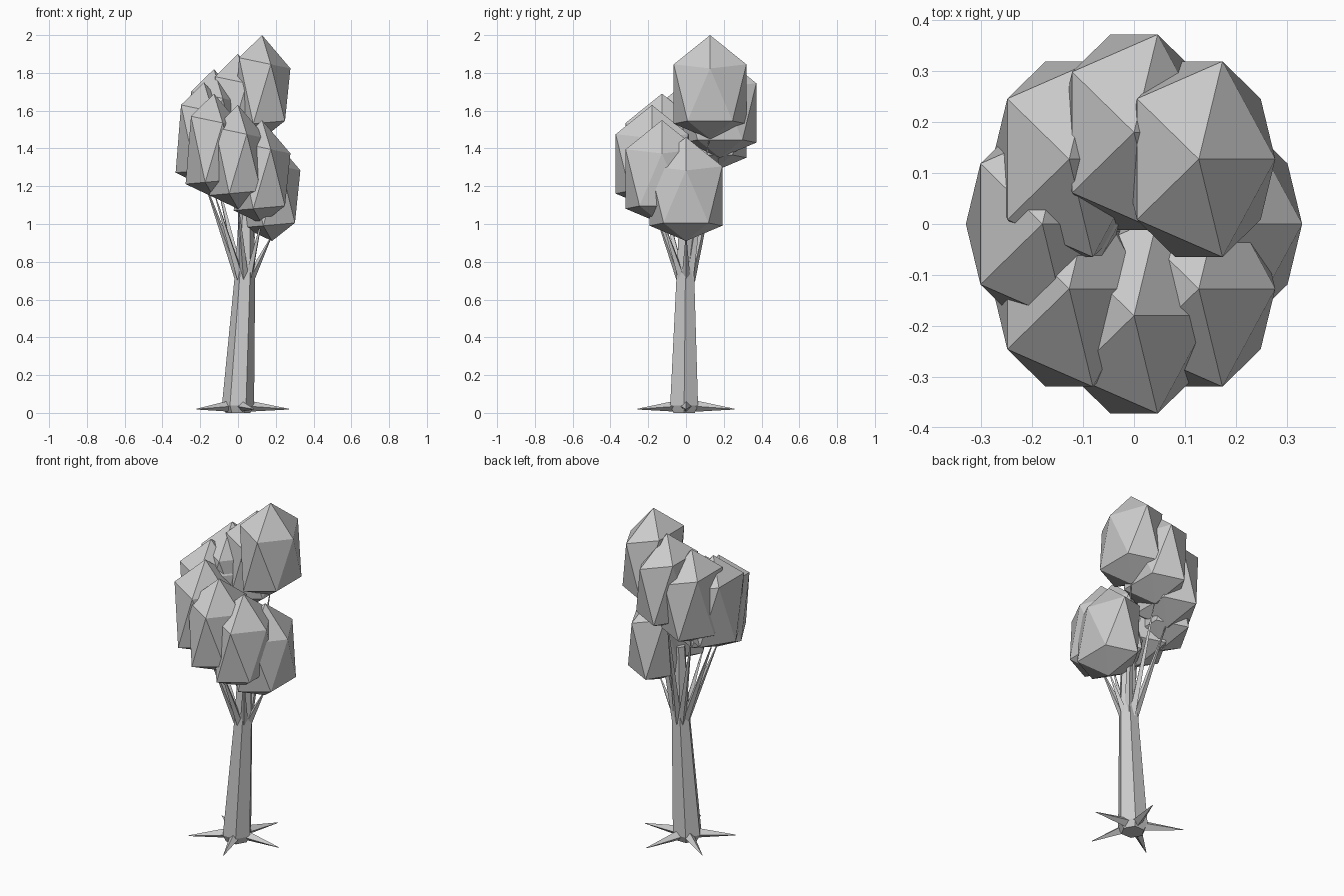
import bpy, bmesh
from math import cos, sin, tau
from mathutils import Vector

if "Cube" in bpy.data.objects:
    bpy.data.objects.remove(bpy.data.objects["Cube"])


def finish(name, bm):
    bmesh.ops.recalc_face_normals(bm, faces=bm.faces)
    me = bpy.data.meshes.new(name)
    bm.to_mesh(me)
    bm.free()
    ob = bpy.data.objects.new(name, me)
    bpy.context.collection.objects.link(ob)
    return ob


def spike(name, a, b, radius, sides=4):
    """Tapering spike from a to the point b."""
    a, b = Vector(a), Vector(b)
    bm = bmesh.new()
    bmesh.ops.create_cone(bm, cap_ends=True, segments=sides, radius1=radius,
                          radius2=0.002, depth=(b - a).length)
    rot = (b - a).to_track_quat('Z', 'Y')
    for v in bm.verts:
        v.co = rot @ v.co + (a + b) / 2
    return finish(name, bm)


def leaf_clump(name, x, y, top):
    """Icosahedron stretched upwards with a flatter underside."""
    bm = bmesh.new()
    bmesh.ops.create_icosphere(bm, subdivisions=1, radius=1)
    for v in bm.verts:
        c = v.co
        if c.z > 0.8:
            drop = 0.0
        elif c.z > 0:
            drop = 0.145 + 0.035 * c.x
        elif c.z > -0.8:
            drop = 0.465 - 0.015 * c.x
        else:
            drop = 0.55
        v.co = (x + c.x * 0.168, y + c.y * 0.226, top - drop)
    return finish(name, bm)


# Trunk: leaning, tapered six-sided tube
rings = [(0.0, -0.01, 0.01, 0.065), (0.0, -0.01, 0.04, 0.085),
         (0.038, -0.003, 0.75, 0.053), (0.045, 0.0, 1.15, 0.035)]
bm = bmesh.new()
prev = None
for x, y, z, r in rings:
    ring = [bm.verts.new((x + r * cos(tau * k / 6), y + r * sin(tau * k / 6), z if z > 0.02 else 0))
            for k in range(6)]
    if prev:
        for k in range(6):
            bm.faces.new((prev[k], prev[(k + 1) % 6], ring[(k + 1) % 6], ring[k]))
    else:
        bm.faces.new(ring)
    prev = ring
bm.faces.new(prev)
finish("trunk", bm)

# Roots: five flat spikes around the base
for k in range(5):
    c, s = cos(tau * k / 5), sin(tau * k / 5)
    spike(f"root_{k}", (0.05 * c, 0.05 * s, 0.036), (0.27 * c, 0.27 * s, 0.02), 0.03)

# Canopy: eight clumps climbing in a spiral, each on its own branch
tops = [1.46, 1.55, 1.63, 1.69, 1.75, 1.82, 1.90, 2.0]
for k, top in enumerate(tops):
    c, s = cos(-tau * k / 8), sin(-tau * k / 8)
    x, y = 0.18 * c, 0.18 * s
    leaf_clump(f"leaf_clump_{k}", x, y, top)
    spike(f"branch_{k}", (0.035 + 0.025 * c, 0.025 * s, 0.70), (x, y, top - 0.52), 0.024)
